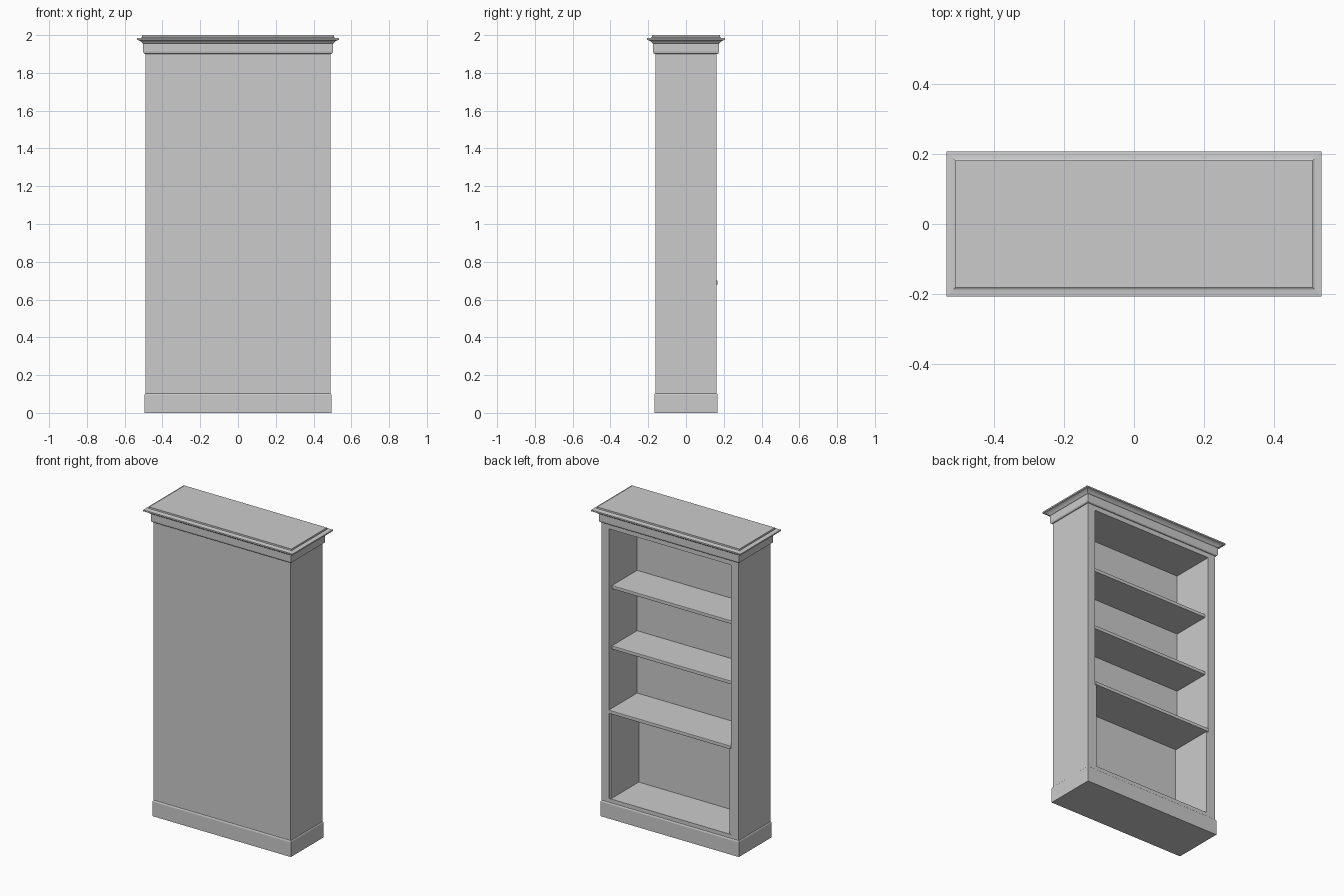
import bpy, bmesh

if "Cube" in bpy.data.objects:
    bpy.data.objects.remove(bpy.data.objects["Cube"])

W, D = 0.49, 0.162        # carcass half width and half depth
IN = 0.436                # inner half width of the bays
BACK = -0.123             # inner face of the back panel


def finish(name, bm):
    bmesh.ops.recalc_face_normals(bm, faces=bm.faces)
    mesh = bpy.data.meshes.new(name)
    bm.to_mesh(mesh)
    bm.free()
    ob = bpy.data.objects.new(name, mesh)
    bpy.context.collection.objects.link(ob)
    return ob


def box(name, x, y, z, bevel=0.0):
    bm = bmesh.new()
    bmesh.ops.create_cube(bm, size=1)
    for v in bm.verts:
        for i, (lo, hi) in enumerate((x, y, z)):
            v.co[i] = hi if v.co[i] > 0 else lo
    ob = finish(name, bm)
    if bevel:
        m = ob.modifiers.new("edge", "BEVEL")
        m.width, m.segments = bevel, 2
    return ob


def moulding(name, profile):
    """Sweep an (offset, z) profile around the carcass rectangle."""
    bm = bmesh.new()
    rings = []
    for o, z in profile:
        a, b = W + o, D + o
        rings.append([bm.verts.new(p) for p in
                      ((-a, -b, z), (a, -b, z), (a, b, z), (-a, b, z))])
    for r, s in zip(rings, rings[1:]):
        for i in range(4):
            j = (i + 1) % 4
            bm.faces.new((r[i], r[j], s[j], s[i]))
    bm.faces.new(rings[0])
    bm.faces.new(rings[-1])
    return finish(name, bm)


# Plinth and crown
moulding("plinth", [(0.005, 0), (0.005, 0.094), (0.003, 0.1), (0, 0.103)])
moulding("crown", [(0.004, 1.9), (0.010, 1.905), (0.012, 1.912), (0.012, 1.955),
                   (0.017, 1.958), (0.024, 1.966), (0.033, 1.972), (0.044, 1.975),
                   (0.044, 1.984), (0.024, 1.986), (0.019, 1.989), (0.019, 2.0)])

# Carcass
box("back_panel", (-IN, IN), (-D, BACK), (0.1, 1.902))
box("top_rail", (-IN, IN), (BACK, D), (1.87, 1.902))
box("bottom_board", (-IN, IN), (BACK, D), (0.1, 0.128))
for side, s in (("left", -1), ("right", 1)):
    box(side + "_side", sorted((s * IN, s * W)), (-D, D), (0.1, 1.902))
    # Lining that narrows the lowest bay
    box(side + "_lower_lining", sorted((s * 0.424, s * IN)), (BACK, D - 0.002), (0.128, 0.68))

# Shelves: the lowest one projects slightly past the frame
for name, top, front in (("lower_shelf", 0.702, 0.168),
                         ("middle_shelf", 1.105, 0.136),
                         ("upper_shelf", 1.495, 0.136)):
    box(name, (-IN, IN), (BACK, front), (top - 0.022, top), 0.003)
